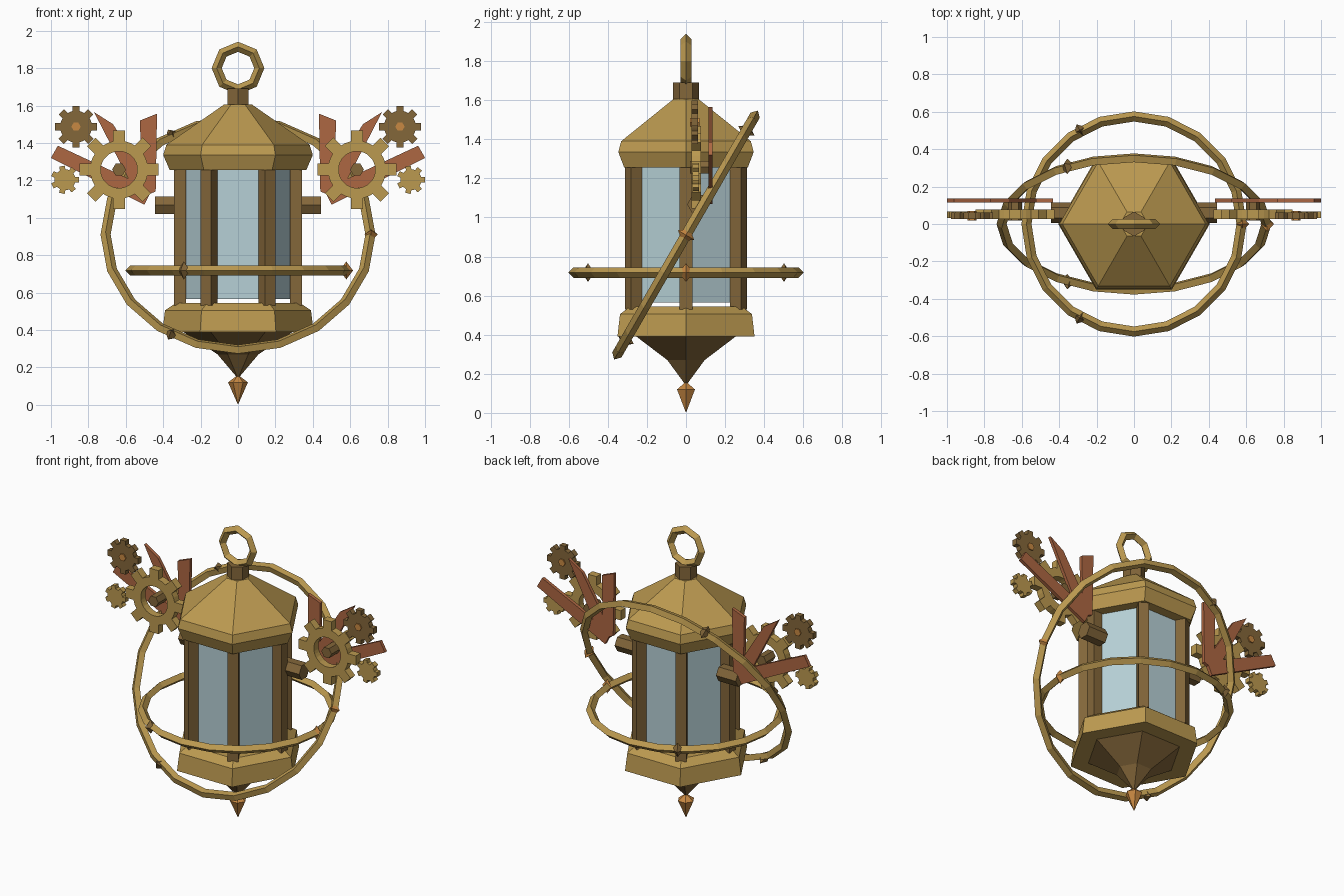
import bpy, bmesh
from math import sin, cos, pi, radians
from mathutils import Matrix, Vector

cube = bpy.data.objects.get("Cube")
if cube:
    bpy.data.objects.remove(cube, do_unlink=True)


def material(name, r, g, b):
    m = bpy.data.materials.new(name)
    m.use_nodes = True
    m.diffuse_color = (r, g, b, 1)
    m.node_tree.nodes["Principled BSDF"].inputs["Base Color"].default_value = (r, g, b, 1)
    return m


BRASS = material("brass", .50, .32, .08)
BRONZE = material("dark_bronze", .23, .135, .042)
FIN = material("red_copper", .42, .135, .055)
COPPER = material("bright_copper", .58, .25, .055)
GLASS = material("pale_glass", .47, .63, .67)


def finish(name, bm, mat, matrix=Matrix()):
    bmesh.ops.recalc_face_normals(bm, faces=bm.faces)
    mesh = bpy.data.meshes.new(name)
    bm.to_mesh(mesh)
    bm.free()
    mesh.materials.append(mat)
    ob = bpy.data.objects.new(name, mesh)
    ob.matrix_world = matrix
    bpy.context.collection.objects.link(ob)
    return ob


def turned(name, profile, mat, sides=6, turn=0, matrix=Matrix()):
    """Faceted solid from (radius, height) pairs; zero radius makes a point."""
    bm = bmesh.new()
    loops = []
    for r, z in profile:
        n = sides if r else 1
        loops.append([bm.verts.new((r * cos(turn + 2 * pi * i / sides),
                                    r * sin(turn + 2 * pi * i / sides), z)) for i in range(n)])
    for a, b in zip(loops, loops[1:]):
        for i in range(sides):
            j = (i + 1) % sides
            quad = [a[i % len(a)], a[j % len(a)], b[j % len(b)], b[i % len(b)]]
            bm.faces.new(list(dict.fromkeys(quad)))
    for end in (loops[0], loops[-1]):
        if len(end) > 2:
            bm.faces.new(end)
    return finish(name, bm, mat, matrix)


def plate(name, points, mat, y, thick, hole=0, center=(0, 0)):
    """Flat outline in the x-z plane with thickness along y and an optional round hole."""
    bm = bmesh.new()
    outer = [bm.verts.new((x, y, z)) for x, z in points]
    if hole:
        inner = []
        for x, z in points:
            d = Vector((x - center[0], z - center[1])).normalized() * hole
            inner.append(bm.verts.new((center[0] + d.x, y, center[1] + d.y)))
        for i in range(len(outer)):
            j = (i + 1) % len(outer)
            bm.faces.new((outer[i], outer[j], inner[j], inner[i]))
    else:
        bm.faces.new(outer)
    ob = finish(name, bm, mat)
    solid = ob.modifiers.new("thickness", 'SOLIDIFY')
    solid.thickness = thick
    solid.offset = 0


def gear(name, x, z, root, tip, teeth, width, mat, y, thick, hole=0):
    points = []
    for i in range(teeth):
        a = 2 * pi * i / teeth
        for r, s in ((root, -1), (tip, -1), (tip, 1), (root, 1)):
            t = a + s * width / 2 / r
            points.append((x + r * cos(t), z + r * sin(t)))
        t = a + pi / teeth
        points.append((x + root * cos(t), z + root * sin(t)))
    plate(name, points, mat, y, thick, hole, (x, z))


def ring(name, major, minor, segments, matrix):
    bpy.ops.mesh.primitive_torus_add(major_segments=segments, minor_segments=4,
                                     major_radius=major, minor_radius=minor)
    ob = bpy.context.object
    ob.name = name
    ob.matrix_world = matrix
    ob.data.materials.append(BRASS)


def rod(name, start, axis, length, radius, mat):
    """Hexagonal rod along an axis."""
    turn = Vector(axis).to_track_quat('Z', 'Y').to_matrix().to_4x4()
    turned(name, [(radius, 0), (radius, length)], mat, matrix=Matrix.Translation(start) @ turn)


# Lantern body
turned("roof", [(.365, 1.255), (.40, 1.335), (.383, 1.39), (.075, 1.605)], BRASS)
turned("neck", [(.066, 1.59), (.066, 1.69)], BRONZE, turn=pi / 6)
turned("base", [(.405, .39), (.39, .505), (.33, .545)], BRASS)
turned("under_cone", [(.30, .395), (.11, .27), (0, .14)], BRONZE)
turned("finial", [(0, 0), (.053, .12), (0, .16)], COPPER)
turned("glass", [(.29, .565), (.29, 1.26)], GLASS)
for i in range(6):
    spin = Matrix.Rotation(i * pi / 3, 4, 'Z')
    turned("pillar", [(.046, .53), (.046, 1.27)], BRONZE, 4, pi / 4,
           spin @ Matrix.Translation((.31, 0, 0)))

# Hanging ring and the two orbit rings with studs
ring("hanging_ring", .114, .027, 8,
     Matrix.Translation((0, 0, 1.80)) @ Matrix.Rotation(pi / 2, 4, 'X'))
level = Matrix.Translation((0, 0, .718))
tilted = Matrix.Translation((0, 0, .91)) @ Matrix.Rotation(radians(60), 4, 'X')
for name, radius, frame in (("level", .575, level), ("tilted", .708, tilted)):
    ring(name + "_ring", radius, .027, 20, frame)
    for i in range(3):
        spot = frame @ Matrix.Rotation(i * 2 * pi / 3, 4, 'Z') @ Matrix.Translation((radius + .004, 0, 0))
        turned(name + "_stud", [(0, -.048), (.036, 0), (0, .048)],
               BRONZE if i else COPPER, 4, 0, spot)

# Gear and fin clusters on both sides
FINS = (((.433, 1.556), (.524, 1.52), (.515, 1.11), (.44, 1.14)),
        ((.668, 1.50), (.77, 1.565), (.53, 1.10), (.45, 1.15)),
        ((.963, 1.385), (1.0, 1.32), (.50, 1.07), (.46, 1.15)))
for side, s in (("left", 1), ("right", -1)):
    for fin in FINS:
        plate(side + "_fin", [(s * x, z) for x, z in fin], FIN, .125, .022)
    gear(side + "_big_gear", s * .636, 1.257, .155, .213, 8, .064, BRASS, .052, .05, .098)
    gear(side + "_upper_gear", s * .866, 1.487, .085, .113, 8, .04, BRONZE, .045, .035)
    gear(side + "_lower_gear", s * .925, 1.203, .056, .076, 7, .03, BRASS, .05, .035)
    rod(side + "_gear_hub", (s * .636, .02, 1.257), (0, 1, 0), .10, .037, BRONZE)
    rod(side + "_upper_hub", (s * .866, .02, 1.487), (0, 1, 0), .05, .025, COPPER)
    rod(side + "_arm", (s * .30, .06, 1.067), (s, 0, 0), .145, .054, BRONZE)
